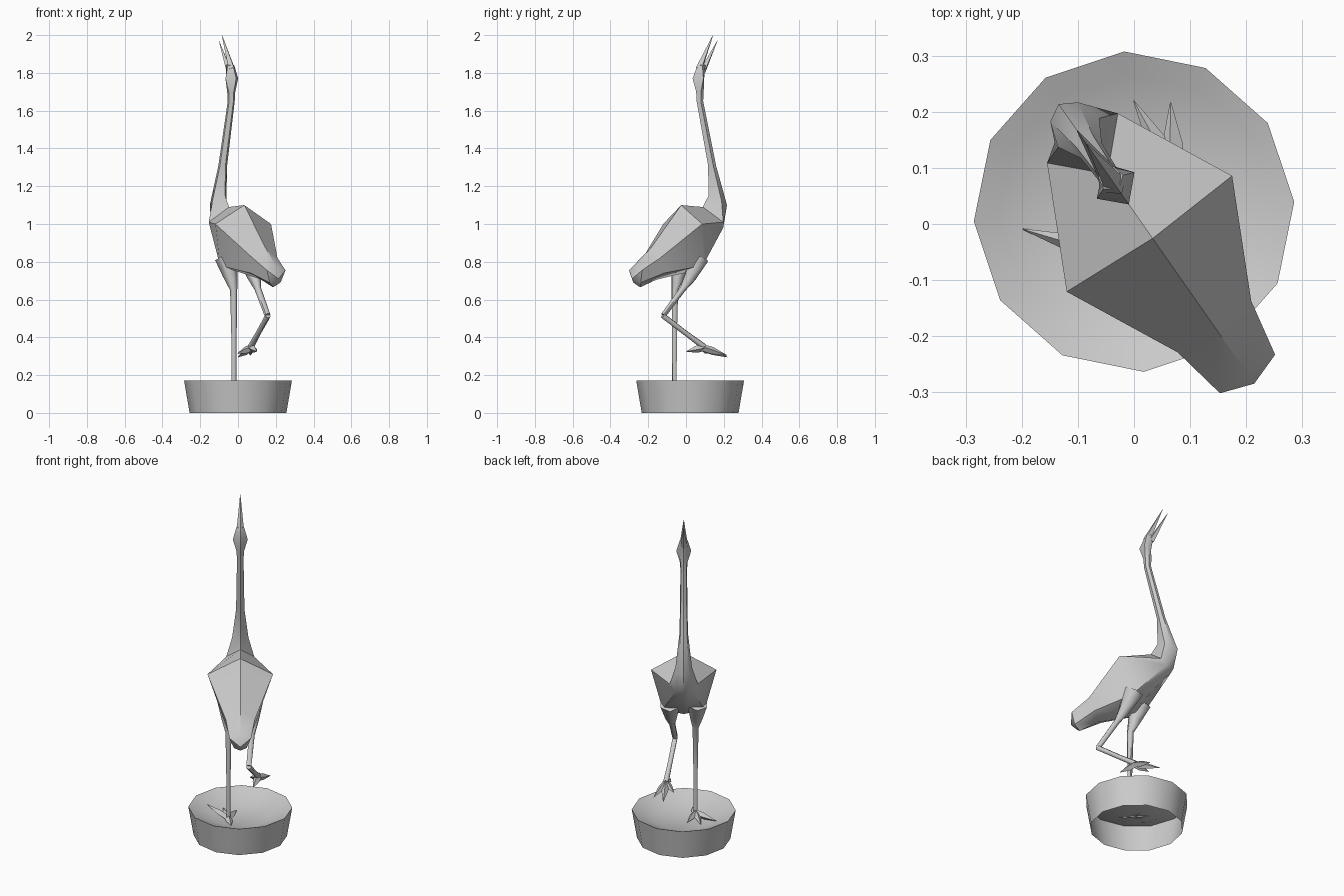
import bpy, bmesh, math
from mathutils import Vector

cube = bpy.data.objects.get("Cube")
if cube:
    bpy.data.objects.remove(cube, do_unlink=True)

GREY = (0.6, 0.6, 0.6, 1.0)
mat = bpy.data.materials.new("plain grey")
mat.use_nodes = True
mat.diffuse_color = GREY
mat.node_tree.nodes["Principled BSDF"].inputs["Base Color"].default_value = GREY

TURN = math.radians(35)   # the bird is turned away from the front axis
MID = 0.0125              # sideways offset of its symmetry plane


def place(f, s, z):
    """Forward, sideways and height of the bird to world space."""
    s += MID
    return Vector((s * math.cos(TURN) - f * math.sin(TURN),
                   f * math.cos(TURN) + s * math.sin(TURN), z))


def loft(name, rings, first=None, last=None, angle=40):
    """Skin rings of equal length; close the ends to a point if given."""
    bm = bmesh.new()
    loops = [[bm.verts.new(p) for p in ring] for ring in rings]
    n = len(loops[0])
    for a, b in zip(loops, loops[1:]):
        for i in range(n):
            j = (i + 1) % n
            bm.faces.new((a[i], a[j], b[j], b[i]))
    for tip, ring in ((first, loops[0]), (last, loops[-1])):
        if tip is not None:
            v = bm.verts.new(tip)
            for i in range(n):
                bm.faces.new((ring[i], ring[(i + 1) % n], v))
    bmesh.ops.recalc_face_normals(bm, faces=bm.faces)
    mesh = bpy.data.meshes.new(name)
    bm.to_mesh(mesh)
    bm.free()
    mesh.materials.append(mat)
    ob = bpy.data.objects.new(name, mesh)
    bpy.context.collection.objects.link(ob)
    bpy.ops.object.select_all(action="DESELECT")
    ob.select_set(True)
    bpy.context.view_layer.objects.active = ob
    bpy.ops.object.shade_smooth_by_angle(angle=math.radians(angle))
    return ob


def limb(name, stations, sides=6):
    """Tapered tube through (forward, side, height, radius) stations."""
    pts = [place(*st[:3]) for st in stations]
    rings = []
    for i, p in enumerate(pts):
        d = (pts[min(i + 1, len(pts) - 1)] - pts[max(i - 1, 0)]).normalized()
        u = d.cross(place(0, 1, 0) - place(0, 0, 0)).normalized()
        v = d.cross(u)
        r = stations[i][3]
        rings.append([p + r * (u * math.cos(t) + v * math.sin(t))
                      for t in (math.tau * k / sides for k in range(sides))])
    return loft(name, rings, pts[0], pts[-1], 60)


def body_ring(top, side, low, bottom):
    """Six-point section: ridge, flanks, lower flanks, keel."""
    mirror = lambda p: (p[0], -p[1], p[2])
    return [place(*p) for p in ((top[0], 0, top[1]), side, low,
                                (bottom[0], 0, bottom[1]), mirror(low), mirror(side))]


def neck_ring(f, z, depth, width):
    return body_ring((f - depth, z), (f - depth * 0.3, width, z),
                     (f + depth * 0.6, width * 0.8, z), (f + depth, z))


# Body, neck and head in one skin, from tail to brow
body = [
    body_ring((-0.335, 0.775), (-0.335, 0.06, 0.755), (-0.325, 0.035, 0.69), (-0.305, 0.665)),
    body_ring((-0.23, 0.88), (-0.232, 0.08, 0.82), (-0.2, 0.07, 0.74), (-0.2, 0.705)),
    body_ring((-0.04, 1.1), (-0.03, 0.18, 1.0), (0.02, 0.115, 0.78), (0.0, 0.745)),
    body_ring((0.1, 1.09), (0.178, 0.077, 1.01), (0.2, 0.045, 0.98), (0.228, 0.98)),
    body_ring((0.137, 1.15), (0.19, 0.045, 1.12), (0.235, 0.03, 1.1), (0.252, 1.1)),
    neck_ring(0.158, 1.31, 0.024, 0.023),
    neck_ring(0.08, 1.65, 0.02, 0.018),
    neck_ring(0.08, 1.7, 0.023, 0.021),
    body_ring((0.034, 1.77), (0.075, 0.041, 1.77), (0.09, 0.025, 1.76), (0.1, 1.75)),
    neck_ring(0.09, 1.84, 0.025, 0.021),
]
loft("body", body, place(-0.356, 0, 0.71), place(0.1, 0, 1.85))

# Open beak
limb("upper_beak", [(0.075, 0, 1.82, 0.021), (0.166, 0, 2.0, 0.001)], 4)
limb("lower_beak", [(0.1, 0, 1.81, 0.018), (0.194, 0, 1.97, 0.001)], 4)

# Legs: one straight, one lifted with a bent knee
limb("standing_leg", [(0.02, -0.075, 0.82, 0.06), (-0.01, -0.07, 0.73, 0.04),
                      (-0.035, -0.065, 0.65, 0.019), (-0.038, -0.065, 0.4, 0.014),
                      (-0.038, -0.065, 0.12, 0.013)])
limb("raised_thigh", [(0.02, 0.075, 0.82, 0.06), (-0.03, 0.07, 0.72, 0.036),
                      (-0.075, 0.064, 0.655, 0.018), (-0.187, 0.047, 0.517, 0.016)])
limb("raised_shin", [(-0.192, 0.047, 0.515, 0.015), (-0.06, 0.075, 0.42, 0.014),
                     (0.04, 0.098, 0.35, 0.017)])


# Feet: three front toes and a hind toe from each ankle
def foot(name, ankle, tips):
    for label, tip in zip(("inner", "middle", "outer", "hind"), tips):
        middle = [a + (b - a) * 0.4 for a, b in zip(ankle, tip)]
        limb(f"{name}_{label}_toe", [(*ankle, 0.019), (*middle, 0.019), (*tip, 0.001)], 4)


foot("standing_foot", (-0.035, -0.066, 0.13),
     [(0.08, -0.02, 0.125), (0.11, -0.095, 0.125), (0.106, -0.18, 0.145), (-0.12, -0.05, 0.125)])
foot("raised_foot", (0.035, 0.098, 0.345),
     [(0.1, 0.054, 0.315), (0.18, 0.113, 0.295), (0.14, 0.165, 0.305), (-0.057, 0.07, 0.325)])


# Twelve-sided pot: wall open underneath, rim, shallow dish
def pot_ring(radius, z):
    return [Vector((radius * math.cos(t), 0.022 + radius * math.sin(t), z))
            for t in (math.radians(3.5 + 30 * k) for k in range(12))]


profile = [(0.257, 0.0), (0.286, 0.172), (0.245, 0.155), (0.16, 0.12)]
loft("pot", [pot_ring(r, z) for r, z in profile], None, Vector((0, 0.022, 0.11)), 50)
